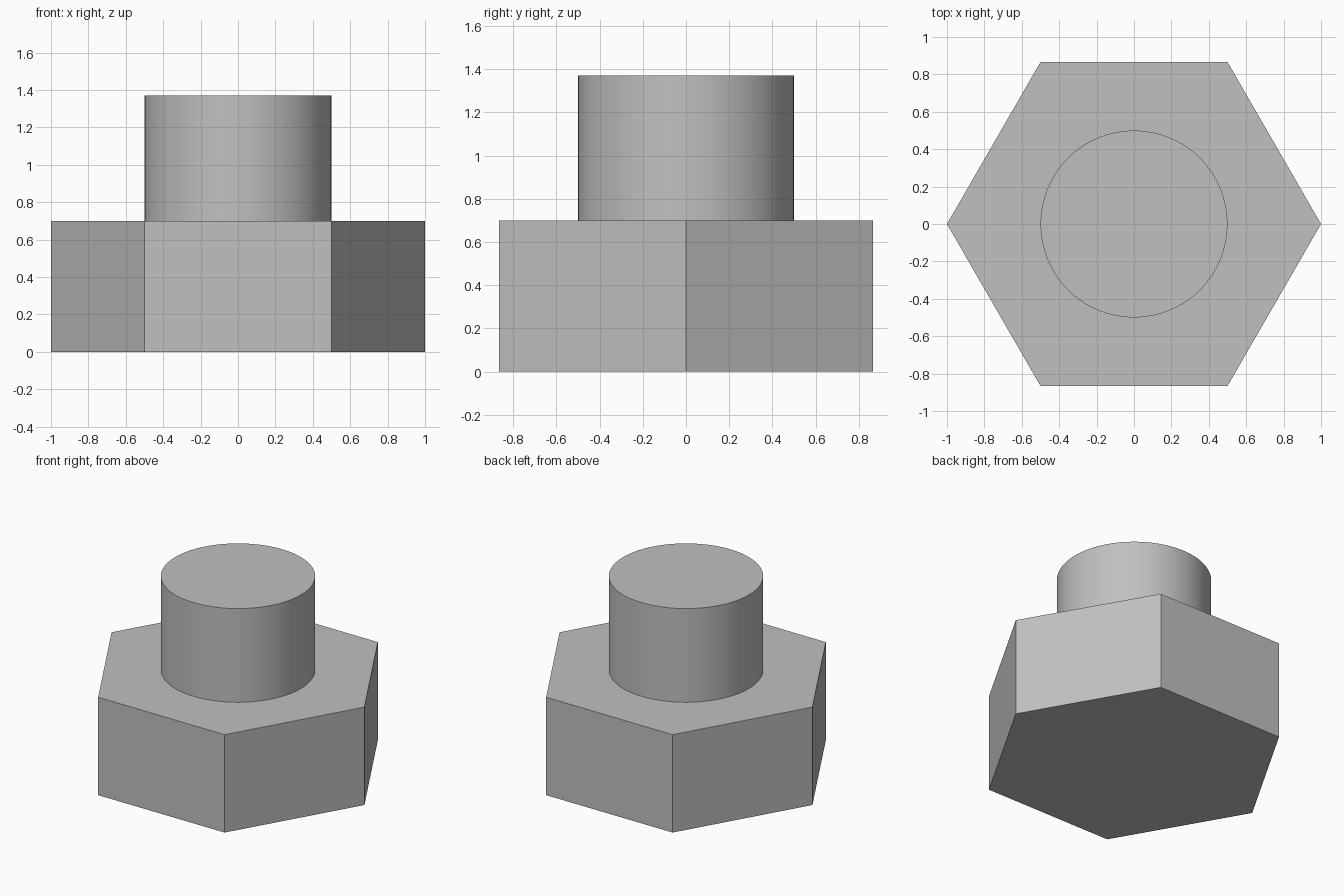
import bpy
import bmesh
from math import cos, sin, pi, radians

cube = bpy.data.objects.get("Cube")
if cube:
    bpy.data.objects.remove(cube, do_unlink=True)

HEAD_TOP = 0.70
SHANK_TOP = 1.37

# Plain steel colour
steel = bpy.data.materials.new("steel_grey")
steel.use_nodes = True
colour = (0.53, 0.53, 0.53, 1)
steel.diffuse_color = colour
steel.node_tree.nodes["Principled BSDF"].inputs["Base Color"].default_value = colour


def prism(name, sides, radius, bottom, top):
    """Upright closed prism with its first corner on +x."""
    bm = bmesh.new()
    ring = [bm.verts.new((radius * cos(2 * pi * i / sides),
                          radius * sin(2 * pi * i / sides), bottom))
            for i in range(sides)]
    base = bm.faces.new(ring)
    cap = bmesh.ops.extrude_face_region(bm, geom=[base], use_keep_orig=True)
    moved = [v for v in cap["geom"] if isinstance(v, bmesh.types.BMVert)]
    bmesh.ops.translate(bm, verts=moved, vec=(0, 0, top - bottom))
    bmesh.ops.recalc_face_normals(bm, faces=bm.faces)
    mesh = bpy.data.meshes.new(name)
    bm.to_mesh(mesh)
    bm.free()
    mesh.materials.append(steel)
    obj = bpy.data.objects.new(name, mesh)
    bpy.context.collection.objects.link(obj)
    return obj


# Hexagonal head, flat shaded
prism("hex_head", 6, 1.0, 0, HEAD_TOP)

# Round shank, smooth sides with a sharp rim
shank = prism("round_shank", 64, 0.5, HEAD_TOP, SHANK_TOP)
bpy.ops.object.select_all(action="DESELECT")
shank.select_set(True)
bpy.context.view_layer.objects.active = shank
bpy.ops.object.shade_smooth_by_angle(angle=radians(30))
